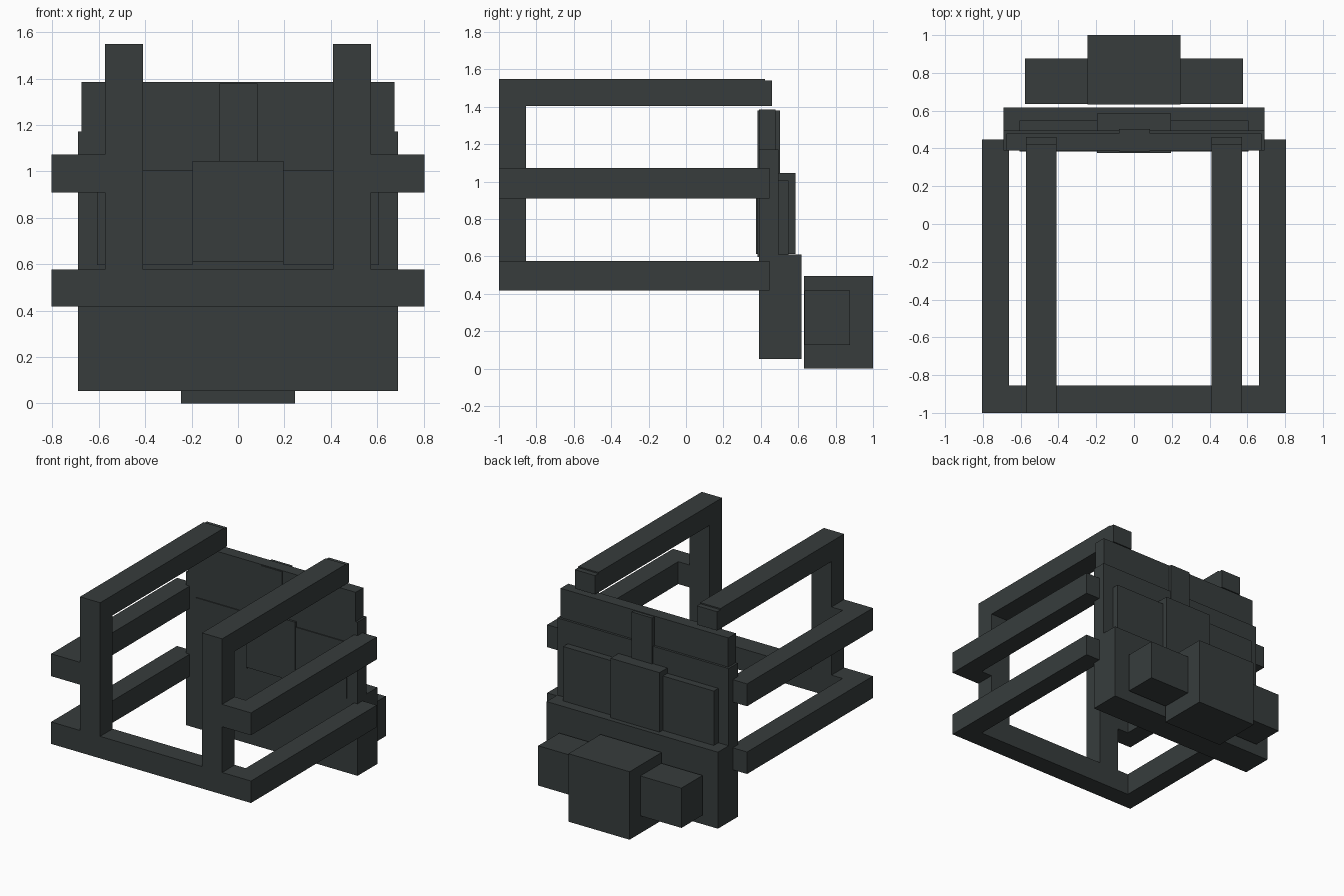
import bpy
import bmesh
from mathutils import Vector

if "Cube" in bpy.data.objects:
    bpy.data.objects.remove(bpy.data.objects["Cube"])

# One dark slate colour for the whole rack
slate = bpy.data.materials.new("dark_slate")
slate.diffuse_color = (0.038, 0.046, 0.046, 1)
slate.use_nodes = True
slate.node_tree.nodes["Principled BSDF"].inputs["Base Color"].default_value = slate.diffuse_color


def box(name, x, y, z, mirror=False):
    """Box from (min, max) ranges; optionally mirrored across x = 0."""
    lo, hi = Vector((x[0], y[0], z[0])), Vector((x[1], y[1], z[1]))
    centre, size = (lo + hi) / 2, hi - lo
    mesh = bpy.data.meshes.new(name)
    bm = bmesh.new()
    bmesh.ops.create_cube(bm, size=1)
    for v in bm.verts:
        v.co = centre + v.co * size
    bm.to_mesh(mesh)
    bm.free()
    mesh.materials.append(slate)
    obj = bpy.data.objects.new(name, mesh)
    bpy.context.collection.objects.link(obj)
    if mirror:
        mod = obj.modifiers.new("mirror", 'MIRROR')
        mod.use_mirror_merge = False
    return obj


FRONT = (-1.0, -0.856)      # depth of the front bars
INNER = (0.41, 0.573)       # uprights and top rails
OUTER = (0.662, 0.805)      # outer side rails
LOW = (0.417, 0.577)
MID = (0.91, 1.073)

# Tubular frame
box("front_bar", (-0.805, 0.805), FRONT, LOW)
box("upright", INNER, FRONT, (LOW[1], 1.404), True)
box("top_rail", INNER, (-1.0, 0.422), (1.404, 1.55), True)
box("top_rail_end", INNER, (0.422, 0.46), (1.404, 1.541), True)
box("middle_arm", (INNER[1], 0.805), FRONT, MID, True)
for name, z in (("lower_rail", LOW), ("middle_rail", MID)):
    box(name, OUTER, (FRONT[1], 0.447), z, True)

# Stepped back plate
box("lower_plate", (-0.69, 0.69), (0.39, 0.618), (0.053, 0.61))
box("middle_plate", (-0.69, 0.69), (0.39, 0.495), (0.61, 1.172))
box("upper_plate", (-0.675, 0.675), (0.39, 0.478), (1.172, 1.385))

# Raised panels that show on both faces of the plate
box("side_panel", (0.197, 0.607), (0.383, 0.547), (0.597, 1.006), True)
box("centre_panel", (-0.197, 0.197), (0.375, 0.586), (0.612, 1.045))
box("centre_strip", (-0.08, 0.085), (0.383, 0.503), (1.045, 1.38))

# Motor boxes behind the plate
box("centre_box", (-0.246, 0.246), (0.632, 1.0), (0.0, 0.495))
box("side_box", (0.246, 0.577), (0.634, 0.876), (0.127, 0.417), True)
